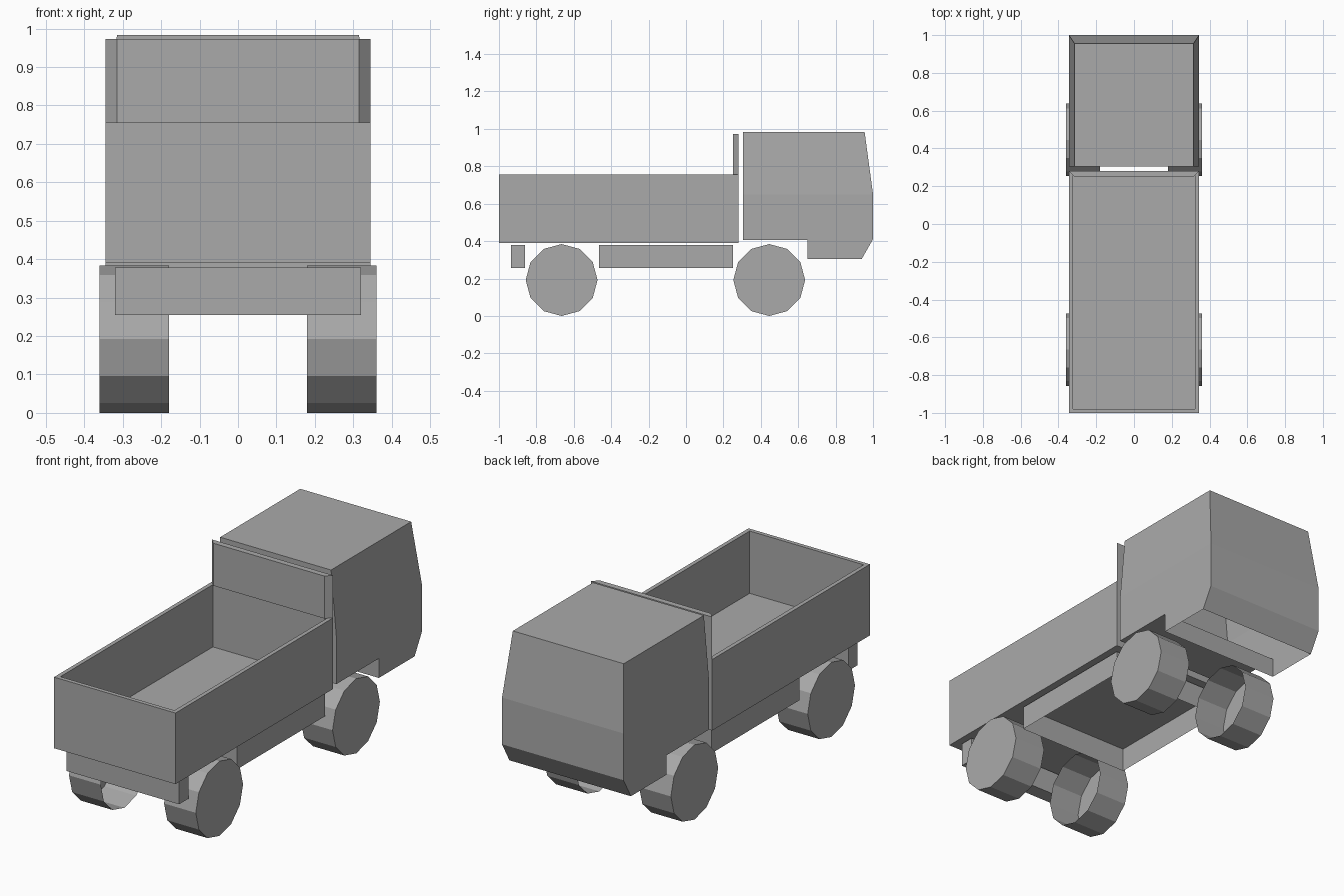
import bpy, bmesh, math
from mathutils import Matrix, Vector

cube = bpy.data.objects.get("Cube")
if cube:
    bpy.data.objects.remove(cube, do_unlink=True)

# One grey paint for the whole truck
grey = bpy.data.materials.new("grey")
grey.use_nodes = True
colour = (0.4, 0.4, 0.4, 1)
grey.diffuse_color = colour
grey.node_tree.nodes["Principled BSDF"].inputs["Base Color"].default_value = colour


def finish(bm, name):
    mesh = bpy.data.meshes.new(name)
    bm.to_mesh(mesh)
    bm.free()
    mesh.materials.append(grey)
    obj = bpy.data.objects.new(name, mesh)
    bpy.context.collection.objects.link(obj)
    return obj


def prism(points, depth):
    """Closed prism: outline points extruded along the depth vector."""
    bm = bmesh.new()
    face = bm.faces.new([bm.verts.new(p) for p in points])
    extruded = bmesh.ops.extrude_face_region(bm, geom=[face], use_keep_orig=True)
    moved = [g for g in extruded["geom"] if isinstance(g, bmesh.types.BMVert)]
    bmesh.ops.translate(bm, verts=moved, vec=depth)
    bmesh.ops.recalc_face_normals(bm, faces=bm.faces)
    return bm


def box(half_width, y0, y1, z0, z1):
    w = half_width
    return prism([(-w, y0, z0), (w, y0, z0), (w, y1, z0), (-w, y1, z0)],
                 Vector((0, 0, z1 - z0)))


def open_bottom(bm, z):
    """Remove the downward faces lying at height z."""
    bm.normal_update()
    low = [f for f in bm.faces
           if f.normal.z < -0.9 and abs(f.calc_center_median().z - z) < 0.01]
    bmesh.ops.delete(bm, geom=low, context='FACES')


HALF = 0.345    # half width of the body
INNER = 0.315   # half width of the roof and of the bed opening

# Cab: side profile with a wheel notch, sides leaning in above the waistline
profile = [(0.305, 0.405), (0.65, 0.405), (0.65, 0.305), (0.94, 0.305),
           (1.0, 0.41), (1.0, 0.65), (0.955, 0.983), (0.305, 0.983)]
cab = prism([(-HALF, y, z) for y, z in profile], Vector((2 * HALF, 0, 0)))
bmesh.ops.bisect_plane(cab, geom=cab.verts[:] + cab.edges[:] + cab.faces[:],
                       plane_co=(0, 0, 0.65), plane_no=(0, 0, 1))
for v in cab.verts:
    if v.co.z > 0.9:
        v.co.x = math.copysign(INNER, v.co.x)
open_bottom(cab, 0.305)
finish(cab, "cab")

# Cargo bed: box with its top inset and sunk to the floor
bed = box(HALF, -1.0, 0.28, 0.39, 0.755)
bed.normal_update()
top = [f for f in bed.faces if f.normal.z > 0.9]
bmesh.ops.inset_region(bed, faces=top, thickness=0.03)
sunk = bmesh.ops.extrude_face_region(bed, geom=top)
bmesh.ops.translate(bed, vec=(0, 0, -0.32),
                    verts=[g for g in sunk["geom"] if isinstance(g, bmesh.types.BMVert)])
bmesh.ops.delete(bed, geom=[f for f in top if f.is_valid], context='FACES')
bmesh.ops.recalc_face_normals(bed, faces=bed.faces)
finish(bed, "cargo_bed")

# Headboard with mitred ends, standing on the front wall of the bed
finish(prism([(-HALF, 0.28, 0.755), (-INNER, 0.25, 0.755),
              (INNER, 0.25, 0.755), (HALF, 0.28, 0.755)],
             Vector((0, 0, 0.218))), "headboard")

# Chassis tray, open underneath, and rear crossbar
chassis = box(0.32, -0.465, 0.25, 0.255, 0.378)
open_bottom(chassis, 0.255)
finish(chassis, "chassis")
finish(box(0.32, -0.935, -0.86, 0.255, 0.378), "rear_crossbar")

# Wheels: twelve-sided drums, open on the inner side
for end, y in (("front", 0.445), ("rear", -0.665)):
    for side, s in (("left", 1), ("right", -1)):
        wheel = bmesh.new()
        bmesh.ops.create_cone(wheel, cap_ends=True, segments=12,
                              radius1=0.192, radius2=0.192, depth=0.18,
                              matrix=Matrix.Translation((s * 0.27, y, 0.192))
                              @ Matrix.Rotation(math.pi / 2, 4, 'Y'))
        wheel.normal_update()
        bmesh.ops.delete(wheel, context='FACES',
                         geom=[f for f in wheel.faces if f.normal.x * s < -0.9])
        finish(wheel, f"{end}_{side}_wheel")
